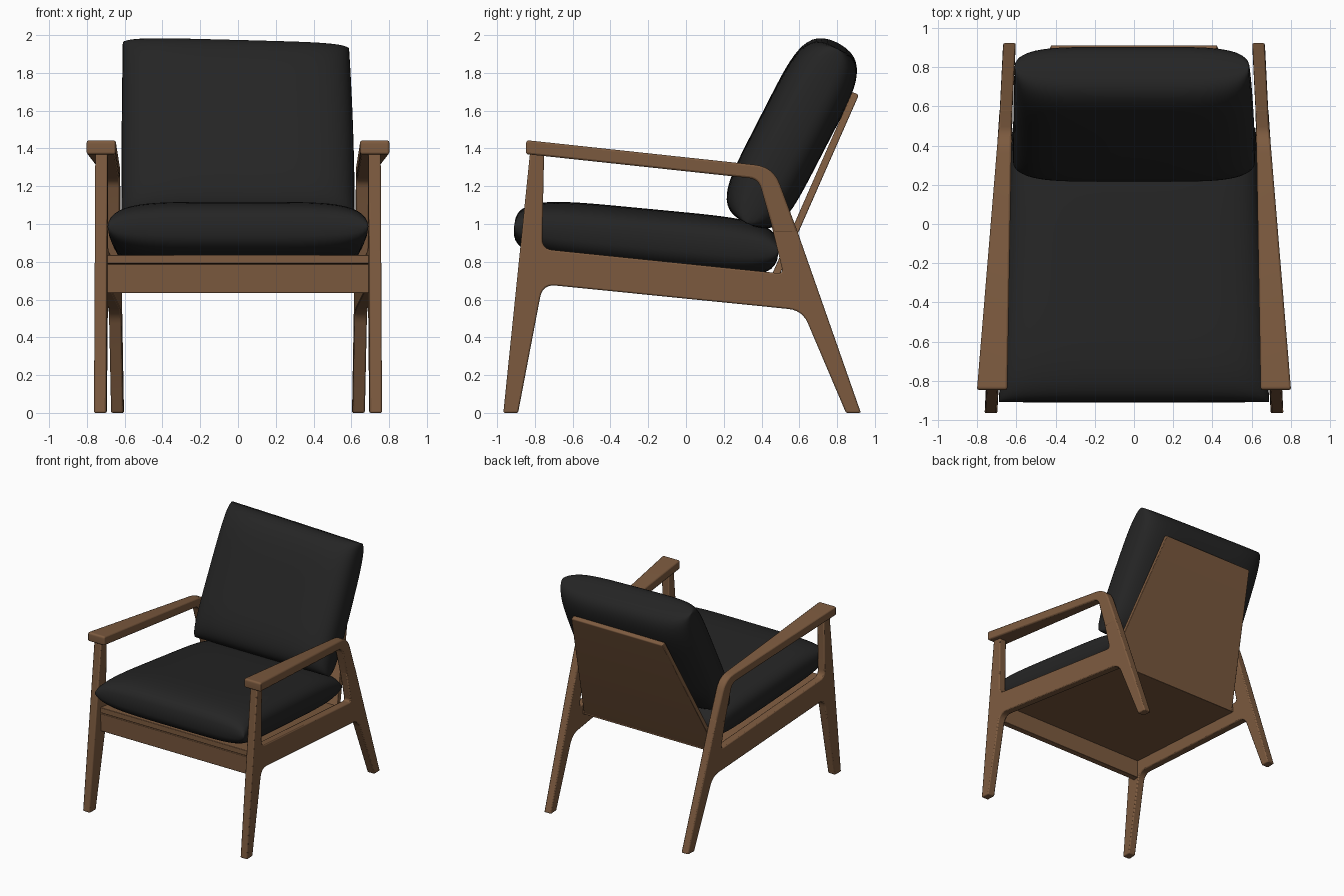
import bpy, bmesh, math
from mathutils import Vector

if "Cube" in bpy.data.objects:
    bpy.data.objects.remove(bpy.data.objects["Cube"])


def material(name, rgb):
    m = bpy.data.materials.new(name)
    m.diffuse_color = (*rgb, 1)
    m.use_nodes = True
    m.node_tree.nodes["Principled BSDF"].inputs["Base Color"].default_value = m.diffuse_color
    return m


WOOD = material("walnut brown", (0.205, 0.104, 0.050))
FABRIC = material("black fabric", (0.018, 0.018, 0.018))


def finish(bm, name, mat, angle):
    bmesh.ops.recalc_face_normals(bm, faces=bm.faces)
    me = bpy.data.meshes.new(name)
    bm.to_mesh(me)
    bm.free()
    me.materials.append(mat)
    ob = bpy.data.objects.new(name, me)
    bpy.context.collection.objects.link(ob)
    bpy.ops.object.select_all(action='DESELECT')
    ob.select_set(True)
    bpy.context.view_layer.objects.active = ob
    bpy.ops.object.shade_smooth_by_angle(angle=math.radians(angle))
    return ob


def rounded(profile, steps=6):
    """Turn (y, z, radius) corners into a side outline with filleted corners."""
    out = []
    n = len(profile)
    for i, (y, z, r) in enumerate(profile):
        p = Vector((y, z))
        if r == 0:
            out.append(p)
            continue
        a = p + (Vector(profile[i - 1][:2]) - p).normalized() * r
        b = p + (Vector(profile[(i + 1) % n][:2]) - p).normalized() * r
        for k in range(steps + 1):
            t = k / steps
            out.append(a * (1 - t) ** 2 + p * 2 * t * (1 - t) + b * t * t)
    return out


def prism(name, profile, lo, hi, bevel=0.008):
    """Side outline extruded across x between lo(y, z) and hi(y, z)."""
    bm = bmesh.new()
    pts = rounded(profile)
    A = [bm.verts.new((lo(*p), *p)) for p in pts]
    B = [bm.verts.new((hi(*p), *p)) for p in pts]
    bm.faces.new(A)
    bm.faces.new(B[::-1])
    for i in range(len(pts)):
        bm.faces.new((A[i - 1], A[i], B[i], B[i - 1]))
    ob = finish(bm, name, WOOD, 35)
    mod = ob.modifiers.new("soft edges", 'BEVEL')
    mod.width, mod.segments, mod.limit_method = bevel, 2, 'ANGLE'
    mod.angle_limit = math.radians(40)
    return ob


def cushion(name, place, thick, p=5, q=3, n=32):
    """Pillow: two sheets sharing a rim; place(u, v, h) gives the position."""
    bm = bmesh.new()
    s = [math.sin(math.pi / 2 * (2 * i / n - 1)) for i in range(n + 1)]
    grids = []
    for side in (1, -1):
        g = {}
        for i, u in enumerate(s):
            for j, v in enumerate(s):
                if side == -1 and (i in (0, n) or j in (0, n)):
                    g[i, j] = grids[0][i, j]
                    continue
                f = max(0, (1 - abs(u) ** p) * (1 - abs(v) ** p))
                g[i, j] = bm.verts.new(place(u, v, side * thick * f ** (1 / q)))
        grids.append(g)
        for i in range(n):
            for j in range(n):
                bm.faces.new((g[i, j], g[i + 1, j], g[i + 1, j + 1], g[i, j + 1]))
    return finish(bm, name, FABRIC, 70)


# Side frames: front leg, rail and rear leg in one outline
FRAME = [(-.967, 0, 0), (-.889, 0, 0), (-.759, .681, .07), (.616, .543, .075),
         (.847, 0, 0), (.926, 0, 0), (.593, .952, 0), (.576, 1.0, 0), (.451, 1.0, 0),
         (.515, .737, .03), (-.762, .868, .055), (-.751, 1.385, 0), (-.825, 1.385, 0)]
# Armrests: bend down at the back into the rear post
ARM = [(-.847, 1.444, .02), (.463, 1.303, .1), (.593, .952, 0), (.465, .952, 0),
       (.383, 1.238, .05), (-.847, 1.37, .012)]


def center(y):
    return 0.682 - 0.05 * y


def arm_half(y):
    return max(.0335, .0775 - .0327 * (y + .847))


for side, s in (("right", 1), ("left", -1)):
    prism(side + "_side_frame", FRAME,
          lambda y, z: s * (center(y) - .0325), lambda y, z: s * (center(y) + .0325))
    prism(side + "_armrest", ARM,
          lambda y, z: s * (center(y) - arm_half(y)),
          lambda y, z: s * (center(y) + arm_half(y)), 0.01)

# Front apron and sloping seat board
prism("front_apron", [(-.825, .635, 0), (-.775, .635, 0), (-.775, .79, 0), (-.835, .787, 0)],
      lambda y, z: -.70, lambda y, z: .70, 0.004)
prism("seat_board", [(-.835, .792, 0), (.47, .66, 0), (.47, .705, 0), (-.835, .837, 0)],
      lambda y, z: -center(y) + .02, lambda y, z: center(y) - .02, 0.004)


# Tapered back panel
def back_half(y, z):
    return .62 - .2 * (z - .66) / 1.04


prism("back_panel", [(.465, .66, 0), (.915, 1.683, .012), (.88, 1.70, .012), (.43, .675, 0)],
      lambda y, z: -back_half(y, z), back_half, 0.004)


# Seat cushion, follows the tapering side frames
def seat_place(u, v, h):
    y = -.21 + .70 * v
    z = .90 - .095 * y + h
    return (u * (.645 - .05 * y), y + h * .09, z)


cushion("seat_cushion", seat_place, .16)


# Back cushion, leaning, right top corner slightly slumped
def back_place(u, v, h):
    up = Vector((0, .451, .893))
    out = Vector((0, -.893, .451))
    top = (v + 1) / 2
    c = Vector((0, .56, 1.475)) + up * (.535 * v) + out * h
    c.x = u * (.618 - (.03 if u > 0 else .008) * top * top)
    c.z -= .018 * top * (u + 1) * .9 - .008
    return c


cushion("back_cushion", back_place, .19)
